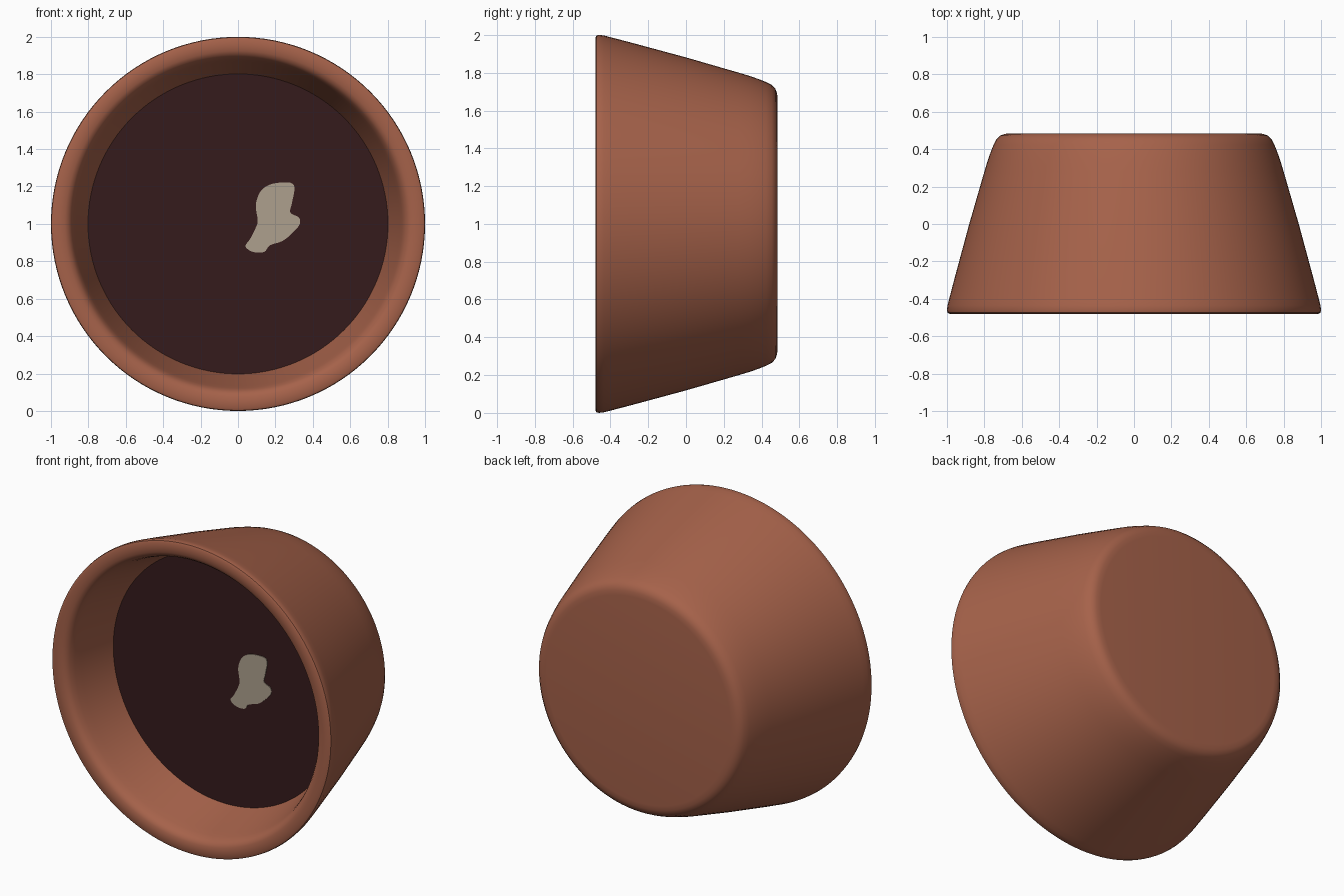
import bpy, bmesh, math
from mathutils import Vector

if "Cube" in bpy.data.objects:
    bpy.data.objects.remove(bpy.data.objects["Cube"])

CENTRE_Z = 1.0
SEGMENTS = 128
SURFACE_Y = -0.13


def srgb(r, g, b):
    lin = lambda c: c / 12.92 if c <= 0.04045 else ((c + 0.055) / 1.055) ** 2.4
    return (lin(r / 255), lin(g / 255), lin(b / 255), 1.0)


def material(name, rgb):
    m = bpy.data.materials.new(name)
    m.diffuse_color = srgb(*rgb)
    m.use_nodes = True
    m.node_tree.nodes["Principled BSDF"].inputs["Base Color"].default_value = m.diffuse_color
    return m


def finish(name, bm, mat, smooth):
    bmesh.ops.recalc_face_normals(bm, faces=bm.faces)
    me = bpy.data.meshes.new(name)
    bm.to_mesh(me)
    bm.free()
    me.materials.append(mat)
    ob = bpy.data.objects.new(name, me)
    bpy.context.collection.objects.link(ob)
    ob.location.z = CENTRE_Z
    if smooth:
        bpy.ops.object.select_all(action='DESELECT')
        ob.select_set(True)
        bpy.context.view_layer.objects.active = ob
        bpy.ops.object.shade_smooth_by_angle(angle=math.radians(40))
    return ob


def lathe(name, profile, mat):
    """Spin (radius, y) points around the y axis."""
    bm = bmesh.new()
    verts = [bm.verts.new((r, y, 0)) for r, y in profile]
    edges = [bm.edges.new(p) for p in zip(verts, verts[1:])]
    bmesh.ops.spin(bm, geom=verts + edges, cent=(0, 0, 0), axis=(0, 1, 0),
                   angle=math.tau, steps=SEGMENTS, use_duplicate=False)
    bmesh.ops.remove_doubles(bm, verts=bm.verts, dist=1e-4)
    return finish(name, bm, mat, True)


def plate(name, outline, y_front, y_back, mat):
    """Thin plate facing -y with an (x, z) outline."""
    bm = bmesh.new()
    face = bm.faces.new([bm.verts.new((x, y_back, z)) for x, z in outline])
    ext = bmesh.ops.extrude_face_region(bm, geom=[face])["geom"]
    bmesh.ops.translate(bm, vec=(0, y_front - y_back, 0),
                        verts=[v for v in ext if isinstance(v, bmesh.types.BMVert)])
    return finish(name, bm, mat, False)


def smooth_loop(pts, steps=5):
    """Closed Catmull-Rom curve through the points."""
    pts, out, n = [Vector(p) for p in pts], [], len(pts)
    for i in range(n):
        a, b, c, d = (pts[(i + k) % n] for k in (-1, 0, 1, 2))
        for s in range(steps):
            t = s / steps
            out.append(0.5 * (2 * b + (c - a) * t + (2 * a - 5 * b + 4 * c - d) * t * t
                              + (3 * b - a - 3 * c + d) * t ** 3))
    return out


clay = material("terracotta", (166, 98, 74))
coffee = material("dark coffee", (53, 27, 28))
cream = material("cream foam", (174, 160, 141))

# Tapered cup lying on its side: outer base, wall, rounded rim, inner wall, floor
lathe("cup", [
    (0, 0.485), (0.66, 0.485), (0.69, 0.482), (0.715, 0.473), (0.735, 0.454), (0.75, 0.425),
    (0.766, 0.385), (0.782, 0.34), (0.80, 0.28), (0.881, 0.0), (0.962, -0.30), (0.988, -0.40),
    (0.997, -0.435), (1.0, -0.46), (0.997, -0.474), (0.985, -0.48),
    (0.95, -0.48), (0.925, -0.477), (0.905, -0.467), (0.89, -0.448), (0.878, -0.415),
    (0.866, -0.37), (0.802, SURFACE_Y), (0.67, 0.34), (0.60, 0.38), (0, 0.38)], clay)

# Coffee surface set inside the cup
plate("coffee_surface",
      [(0.803 * math.cos(math.tau * i / SEGMENTS), 0.803 * math.sin(math.tau * i / SEGMENTS))
       for i in range(SEGMENTS)], SURFACE_Y, SURFACE_Y + 0.005, coffee)

# Irregular foam patch
plate("foam_patch", smooth_loop([
    (0.115, 0.165), (0.15, 0.20), (0.20, 0.218), (0.28, 0.22), (0.302, 0.19), (0.288, 0.11),
    (0.28, 0.06), (0.325, 0.035), (0.33, 0.0), (0.30, -0.04), (0.24, -0.09), (0.17, -0.115),
    (0.14, -0.15), (0.08, -0.15), (0.04, -0.12), (0.065, -0.08), (0.095, -0.02),
    (0.105, 0.02), (0.095, 0.10)]), SURFACE_Y - 0.004, SURFACE_Y + 0.001, cream)
